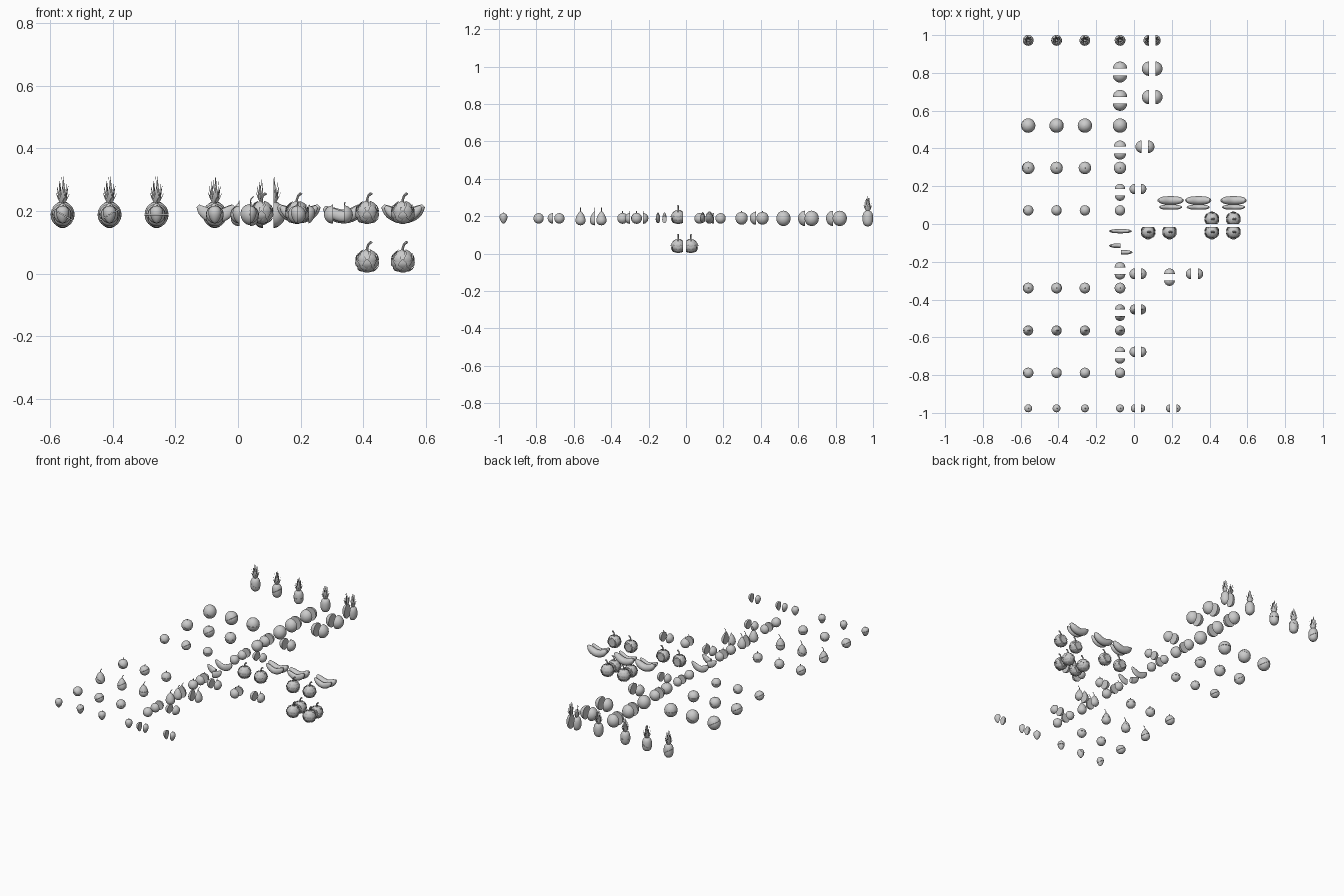
import bpy, bmesh, math
from math import sin, cos, pi, tau
from mathutils import Vector, Matrix

if "Cube" in bpy.data.objects:
    bpy.data.objects.remove(bpy.data.objects["Cube"])


def loft(bm, path, seg=24, flat=1.0, spin=0.0):
    """Closed tube along (x, z, radius) points in the xz plane, spun about z."""
    rot, rings = Matrix.Rotation(spin, 3, 'Z'), []
    for i, (x, z, r) in enumerate(path):
        a, b = path[max(i - 1, 0)], path[min(i + 1, len(path) - 1)]
        t = Vector((b[0] - a[0], 0, b[1] - a[1])).normalized()
        side = Vector((0, 1, 0))
        up = t.cross(side)
        rings.append([bm.verts.new(rot @ (Vector((x, 0, z)) + r * (cos(k * tau / seg) * side + flat * sin(k * tau / seg) * up)))
                      for k in range(seg)])
    for p, q in zip(rings, rings[1:]):
        for k in range(seg):
            bm.faces.new((p[k], p[(k + 1) % seg], q[(k + 1) % seg], q[k]))
    bm.faces.new(rings[0][::-1])
    bm.faces.new(rings[-1])


def turned(bm, half_h, radius, shape=lambda c: 1.0, n=16):
    """Round body turned about z; shape scales the radius by height (-1..1)."""
    pts = []
    for i in range(n + 1):
        a = 0.04 + (pi - 0.08) * i / n
        c = -cos(a)
        pts.append((0, half_h * c, radius * sin(a) * shape(c)))
    loft(bm, pts)


def stem(bm, z, h, r=0.002, lean=0.004):
    loft(bm, [(0, z, r), (lean * 0.3, z + h * 0.6, r), (lean, z + h, r * 1.3)], 8)


def melon(bm):
    turned(bm, 0.041, 0.038)


def apple(bm):
    turned(bm, 0.034, 0.033, lambda c: 1 + 0.06 * c)
    stem(bm, 0.030, 0.008)


def orange(bm):
    turned(bm, 0.028, 0.0275)


def plum(bm):
    turned(bm, 0.029, 0.0285)
    stem(bm, 0.025, 0.014)


def pear(bm):
    turned(bm, 0.037, 0.026, lambda c: 0.98 - 0.36 * c - 0.02 * c * c)
    # curved stalk
    loft(bm, [(0, 0.033, 0.0045), (0.001, 0.042, 0.0022), (0.005, 0.052, 0.0018), (0.012, 0.058, 0.002)], 8)


def strawberry(bm):
    turned(bm, 0.028, 0.023, lambda c: 0.88 + 0.25 * c)
    stem(bm, 0.026, 0.004)


def pineapple(bm):
    turned(bm, 0.043, 0.0285, lambda c: 1 + 0.25 * c * c)
    # crown: tiers of pointed leaves
    for tier, (h, out, n) in enumerate([(0.035, 0.024, 7), (0.055, 0.021, 6), (0.072, 0.013, 5), (0.085, 0.004, 3)]):
        for k in range(n):
            loft(bm, [(0.005, 0.034, 0.005), (0.4 * out + 0.005, 0.036 + 0.45 * h, 0.006), (out, 0.036 + h, 0.0006)],
                 6, 0.25, (k + tier * 0.5) * tau / n)


def scaly(bm):
    turned(bm, 0.035, 0.034)
    # overlapping scales following the skin
    for row, (lat, n) in enumerate([(-1.15, 5), (-0.6, 6), (-0.05, 6), (0.5, 5)]):
        for k in range(n):
            path = []
            for s, w, lift in [(0, 0.007, 0.0), (0.25, 0.015, 0.0015), (0.5, 0.012, 0.003), (0.8, 0.001, 0.006)]:
                r = 0.0345 + lift
                path.append((r * cos(lat + s), r * sin(lat + s), w))
            loft(bm, path, 8, 0.16, (k + row * 0.5) * tau / n)
    # curled stalk
    loft(bm, [(0, 0.03, 0.006), (0, 0.043, 0.004), (0.004, 0.055, 0.004), (0.012, 0.062, 0.005), (0.017, 0.061, 0.002)], 10)


def banana(length, bow, r):
    def build(bm):
        pts = []
        for i in range(17):
            t = -1 + i / 8
            taper = max(0.3, (1 - abs(t) ** 4) ** 0.6)
            pts.append((length * 0.5 * t, bow * t * t - 0.014, r * taper))
        loft(bm, pts, 16)
    return build


def cut(bm, co, no):
    """Keep the side against the normal and close each open loop with a flat face."""
    bmesh.ops.bisect_plane(bm, geom=bm.verts[:] + bm.edges[:] + bm.faces[:], dist=1e-6,
                           plane_co=co, plane_no=no, clear_outer=True)
    todo = {e for e in bm.edges if e.is_boundary}
    while todo:
        e = todo.pop()
        start, v = e.verts
        ring = [start]
        while v is not start:
            ring.append(v)
            e = next((n for n in v.link_edges if n in todo), None)
            if e is None:
                break
            todo.discard(e)
            v = e.other_vert(v)
        if v is start and len(ring) > 2:
            bm.faces.new(ring)


def place(name, build, loc, planes=((),), tilt=0.0, squash=1.0):
    """One object; each entry of planes gives a piece cut by (point, normal)."""
    me = bpy.data.meshes.new(name)
    for plane in planes:
        bm = bmesh.new()
        build(bm)
        if plane:
            cut(bm, plane[0], plane[1])
        bmesh.ops.recalc_face_normals(bm, faces=bm.faces[:])
        bm.transform(Matrix.Rotation(tilt, 4, 'Y') @ Matrix.Diagonal((1, squash, 1, 1)))
        for f in bm.faces:
            f.smooth = len(f.verts) < 5
        for e in bm.edges:
            e.smooth = e.is_manifold and e.calc_face_angle(0) < 0.6
        bm.from_mesh(me)
        bm.to_mesh(me)
        bm.free()
    ob = bpy.data.objects.new(name, me)
    ob.location = loc
    bpy.context.collection.objects.link(ob)


O, X, Y = Vector(), Vector((1, 0, 0)), Vector((0, 1, 0))
Z = 0.188


def sliced_row(name, build, y):
    """Three fruits sliced in place, then a whole one."""
    for x, no in [(-0.56, (0.5, 0, 0.87)), (-0.41, (-0.5, 0, 0.87)), (-0.26, (0, 0, 1))]:
        n = Vector(no)
        place(name + "_sliced", build, (x, y, Z), ((-0.0006 * n, n), (0.0006 * n, -n)))
    place(name + "_whole", build, (-0.074, y, Z))


def side_halves(name, build, x0, x1, y):
    place(name + "_left_half", build, (x0, y, Z), ((O, X),))
    place(name + "_right_half", build, (x1, y, Z), ((O, -X),))


def depth_halves(name, build, x, y, gap=0.035):
    place(name + "_back_half", build, (x, y, Z), ((O, -Y),))
    place(name + "_front_half", build, (x, y - gap, Z), ((O, Y),))


# rows of sliced and whole fruit
for name, build, y in [("pineapple", pineapple, 0.972), ("melon", melon, 0.521), ("apple", apple, 0.297),
                       ("orange", orange, 0.072), ("plum", plum, -0.339), ("pear", pear, -0.564),
                       ("peach", orange, -0.788), ("strawberry", strawberry, -0.976)]:
    sliced_row(name, build, y)

# halves parted left and right
for name, build, x0, x1, y in [("pineapple", pineapple, 0.079, 0.113, 0.972), ("melon", melon, 0.08, 0.113, 0.822),
                               ("coconut", melon, 0.08, 0.113, 0.672), ("apple", apple, 0.041, 0.075, 0.409),
                               ("orange", orange, 0.004, 0.038, 0.185), ("plum", plum, 0.004, 0.038, -0.264),
                               ("plum", plum, 0.303, 0.338, -0.264), ("pear", pear, 0.004, 0.038, -0.452),
                               ("peach", orange, 0.004, 0.038, -0.677), ("strawberry", strawberry, 0.004, 0.038, -0.976),
                               ("strawberry", strawberry, 0.19, 0.225, -0.976)]:
    side_halves(name, build, x0, x1, y)

# halves parted front and back
for name, build, x, y in [("melon", melon, -0.074, 0.822), ("coconut", melon, -0.074, 0.672), ("apple", apple, -0.074, 0.409),
                          ("orange", orange, -0.074, 0.185), ("plum", plum, -0.074, -0.23), ("plum", plum, 0.188, -0.264),
                          ("pear", pear, -0.074, -0.452), ("peach", orange, -0.074, -0.677)]:
    depth_halves(name, build, x, y)

# bananas: thick peel behind, slimmer strip in front
for x, tilt in [(0.194, 0), (0.341, -0.08), (0.527, 0)]:
    place("banana_peel", banana(0.13, 0.034, 0.022), (x, 0.125, 0.196), tilt=tilt)
    place("banana_strip", banana(0.115, 0.032, 0.018), (x, 0.089, 0.196), tilt=tilt, squash=0.75)
slim = banana(0.112, 0.034, 0.02)
place("banana_slice", slim, (-0.072, -0.038, 0.196), squash=0.55)
place("banana_slice_left", slim, (-0.072, -0.115, 0.196), ((O, X),), squash=0.6)
place("banana_slice_right", slim, (-0.068, -0.15, 0.196), ((O, -X),), squash=0.6)

# scaly fruits: trimmed at the back or front, on two levels
for x in (0.075, 0.188, 0.412, 0.526):
    place("scaly_fruit_front", scaly, (x, -0.042, 0.193), ((0.025 * Y, Y),))
for x in (0.412, 0.526):
    place("scaly_fruit_low_front", scaly, (x, -0.042, 0.038), ((0.025 * Y, Y),))
    place("scaly_fruit_low_back", scaly, (x, 0.026, 0.038), ((-0.026 * Y, -Y),))
